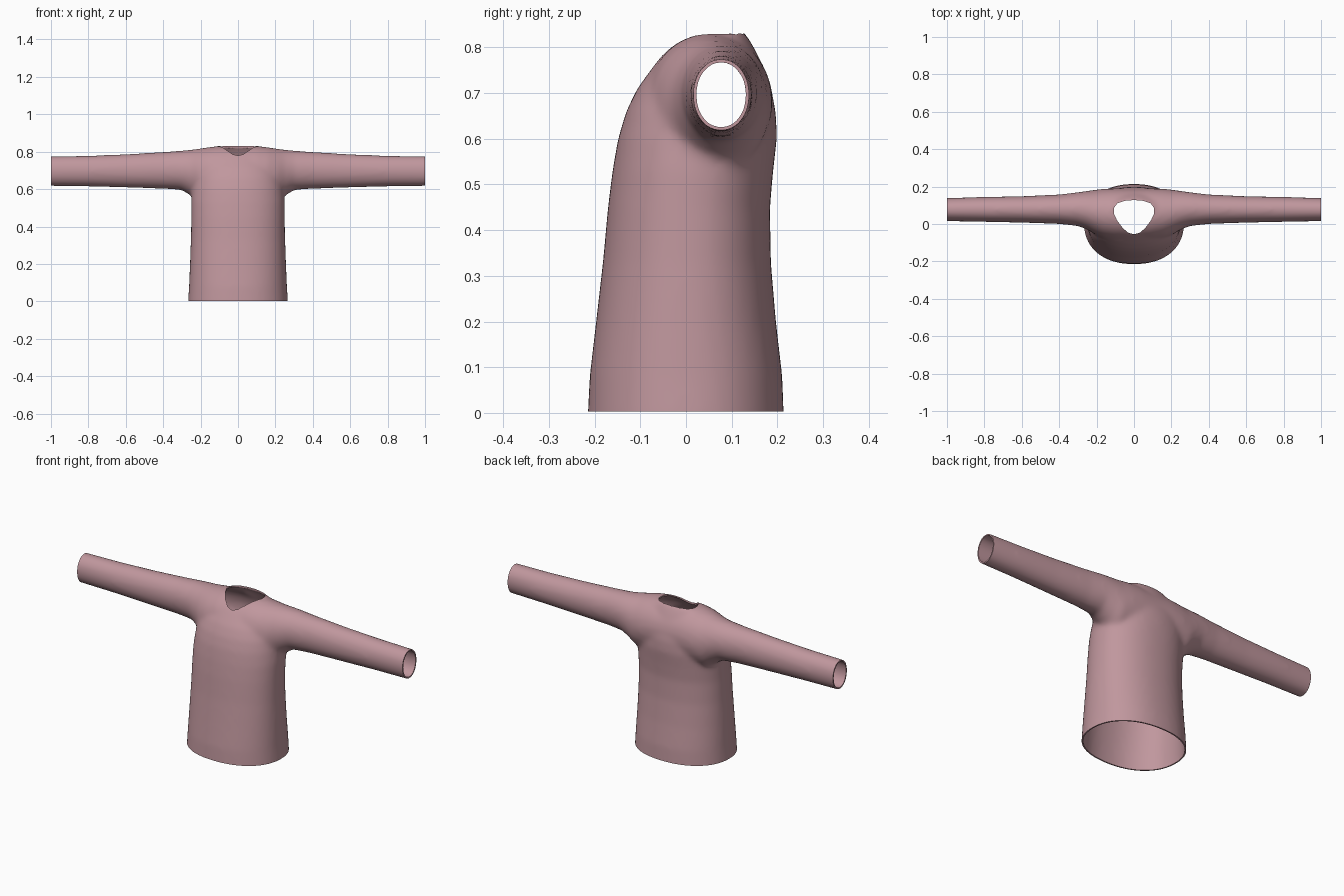
import bpy, bmesh, math
from mathutils import Vector

cube = bpy.data.objects.get("Cube")
if cube:
    bpy.data.objects.remove(cube, do_unlink=True)

# Fabric material
fabric = bpy.data.materials.new("dusty_pink_fabric")
fabric.use_nodes = True
pink = (0.53, 0.31, 0.34, 1)
fabric.diffuse_color = pink
bsdf = fabric.node_tree.nodes["Principled BSDF"]
bsdf.inputs["Base Color"].default_value = pink
bsdf.inputs["Roughness"].default_value = 0.9


def loft(bm, rings):
    """Skin a list of closed rings and cap both ends."""
    loops = [[bm.verts.new(p) for p in ring] for ring in rings]
    n = len(loops[0])
    for a, b in zip(loops, loops[1:]):
        for i in range(n):
            j = (i + 1) % n
            bm.faces.new((a[i], a[j], b[j], b[i]))
    bm.faces.new(loops[0][::-1])
    bm.faces.new(loops[-1])


def oval(u0, u1, v0, v1, power=2.0, n=48):
    """Superellipse points inside a box."""
    pts = []
    for i in range(n):
        t = math.tau * i / n
        c, s = math.cos(t), math.sin(t)
        e = 2 / power
        pts.append(((u0 + u1) / 2 + (u1 - u0) / 2 * math.copysign(abs(c) ** e, c),
                    (v0 + v1) / 2 + (v1 - v0) / 2 * math.copysign(abs(s) ** e, s)))
    return pts


def apply(obj, kind, **settings):
    mod = obj.modifiers.new(kind.lower(), kind)
    for key, value in settings.items():
        setattr(mod, key, value)
    bpy.context.view_layer.objects.active = obj
    bpy.ops.object.modifier_apply(modifier=mod.name)


def make(name, bm):
    bmesh.ops.recalc_face_normals(bm, faces=bm.faces)
    mesh = bpy.data.meshes.new(name)
    bm.to_mesh(mesh)
    bm.free()
    obj = bpy.data.objects.new(name, mesh)
    bpy.context.collection.objects.link(obj)
    mesh.materials.append(fabric)
    return obj


# Torso sections: height, half width, front, back
torso = [(-.08, .268, -.217, .216), (0, .267, -.215, .214), (.08, .262, -.211, .211),
         (.2, .257, -.197, .197), (.33, .252, -.182, .186), (.45, .25, -.171, .184),
         (.53, .25, -.161, .191), (.6, .245, -.149, .199), (.66, .235, -.131, .197),
         (.71, .215, -.107, .186), (.77, .17, -.063, .164), (.805, .14, -.005, .146),
         (.828, .115, .04, .132), (.84, .08, .06, .12)]
# Sleeve sections: distance from middle, front, back, underside, top
sleeve = [(.0, -.09, .19, .53, .829), (.1, -.085, .19, .53, .829), (.16, -.075, .188, .53, .822),
          (.21, -.055, .183, .53, .814), (.25, -.03, .177, .565, .809), (.3, -.011, .17, .597, .804),
          (.4, .0, .158, .604, .797), (.6, .007, .149, .61, .785),
          (.8, .011, .145, .616, .777), (1.08, .016, .137, .619, .773)]

bm = bmesh.new()
loft(bm, [[(x, y, z) for x, y in oval(-w, w, f, b, 2.2)] for z, w, f, b in torso])
whole = [(-s[0], *s[1:]) for s in sleeve[:0:-1]] + sleeve
loft(bm, [[(x, y, z) for y, z in oval(f, b, lo - .002, hi + .002)] for x, f, b, lo, hi in whole])
shirt = make("long_sleeved_shirt", bm)

# Blend torso and sleeves into one soft skin
apply(shirt, "REMESH", mode="VOXEL", voxel_size=.011)
apply(shirt, "SMOOTH", factor=.5, iterations=14)

# Open the hem and the cuffs
bm = bmesh.new()
bm.from_mesh(shirt.data)
for spot, out in (((0, 0, .003), (0, 0, -1)), ((1, 0, 0), (1, 0, 0)), ((-1, 0, 0), (-1, 0, 0))):
    bmesh.ops.bisect_plane(bm, geom=bm.verts[:] + bm.edges[:] + bm.faces[:],
                           plane_co=Vector(spot), plane_no=Vector(out), clear_outer=True)
bm.to_mesh(shirt.data)
bm.free()
apply(shirt, "SOLIDIFY", thickness=.007, offset=-1)

# Cut the scooped neck opening with an egg-shaped prism
half = [(0, -.055), (.03, -.047), (.06, -.022), (.09, .018), (.108, .055),
        (.107, .085), (.09, .11), (.05, .124), (0, .128)]
outline = half + [(-x, y) for x, y in half[-2:0:-1]]
bm = bmesh.new()
loft(bm, [[(x, y, z) for x, y in outline] for z in (.65, 1)])
cutter = make("neck_cutter", bm)
cutter.hide_render = True
apply(shirt, "BOOLEAN", operation="DIFFERENCE", object=cutter, solver="EXACT")
bpy.data.objects.remove(cutter, do_unlink=True)

# Soft cloth shading with crisp rims
bpy.ops.object.select_all(action="DESELECT")
shirt.select_set(True)
bpy.context.view_layer.objects.active = shirt
bpy.ops.object.shade_smooth_by_angle(angle=math.radians(40))
